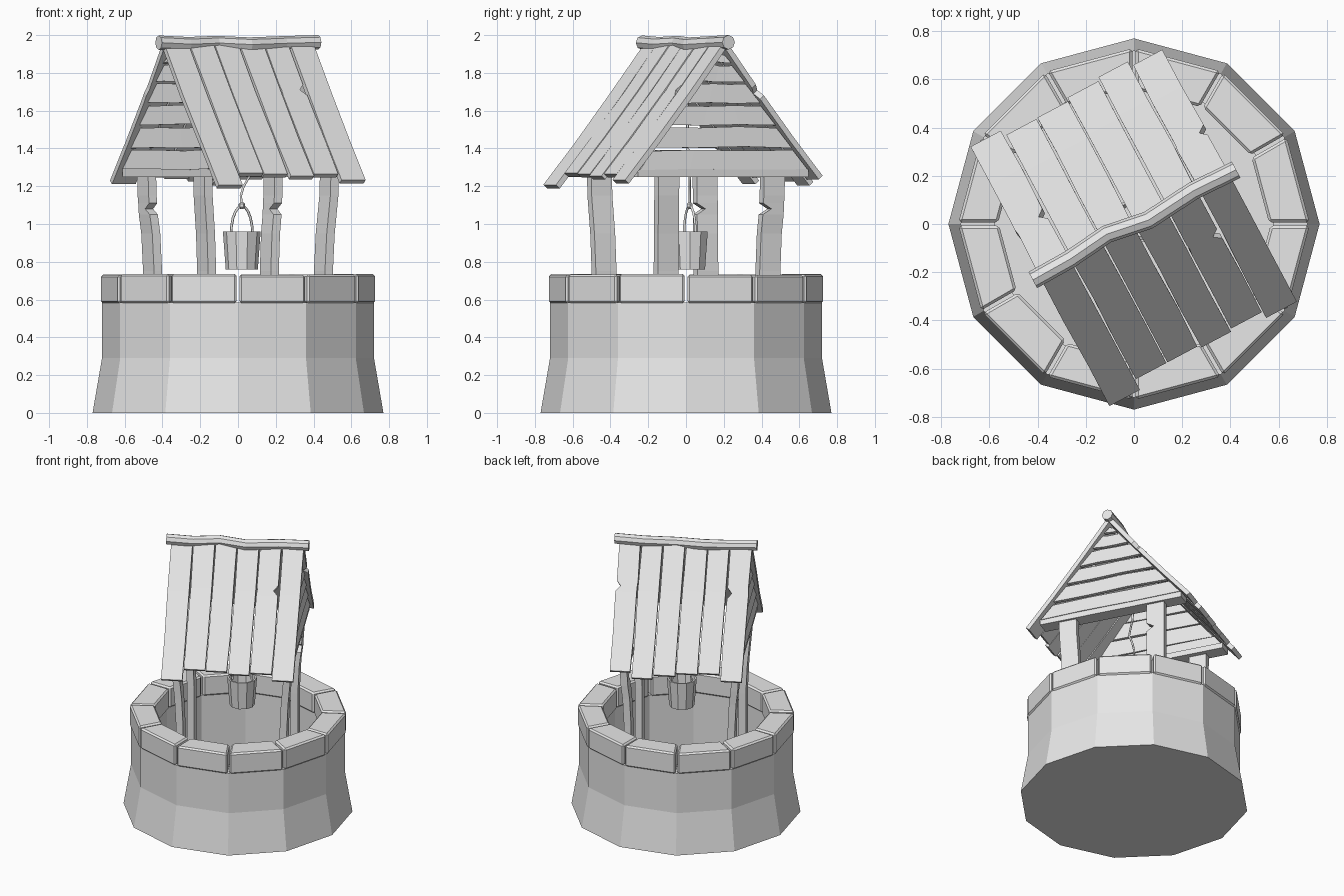
import bpy, bmesh, math, random
from mathutils import Vector, Matrix

random.seed(4)
TURN = Matrix.Rotation(math.radians(28), 3, 'Z')   # roof frame: u along ridge, v across

cube = bpy.data.objects.get("Cube")
if cube:
    bpy.data.objects.remove(cube)

grey = bpy.data.materials.new("plain_grey")
grey.use_nodes = True
grey.diffuse_color = (0.8, 0.8, 0.8, 1)
grey.node_tree.nodes["Principled BSDF"].inputs["Base Color"].default_value = (0.8, 0.8, 0.8, 1)


def loft(name, rings, turned=False, bevel=0.0):
    """Skin a list of equal-length point rings and cap both ends."""
    bm = bmesh.new()
    loops = []
    for ring in rings:
        pts = [Vector(p) for p in ring]
        loops.append([bm.verts.new(TURN @ p if turned else p) for p in pts])
    n = len(loops[0])
    for a, b in zip(loops, loops[1:]):
        for i in range(n):
            j = (i + 1) % n
            bm.faces.new((a[i], a[j], b[j], b[i]))
    bm.faces.new(loops[0][::-1])
    bm.faces.new(loops[-1])
    bmesh.ops.recalc_face_normals(bm, faces=bm.faces)
    mesh = bpy.data.meshes.new(name)
    bm.to_mesh(mesh)
    bm.free()
    mesh.materials.append(grey)
    obj = bpy.data.objects.new(name, mesh)
    bpy.context.collection.objects.link(obj)
    if bevel:
        mod = obj.modifiers.new("worn_edges", 'BEVEL')
        mod.width = bevel
        mod.segments = 1
    return obj


def circle(r, z, n=12, x=0, y=0):
    return [(x + r * math.cos(math.tau * i / n), y + r * math.sin(math.tau * i / n), z)
            for i in range(n)]


def tube(name, points, r, sides=6):
    """Thin round cord through a few points."""
    curve = bpy.data.curves.new(name, 'CURVE')
    curve.dimensions = '3D'
    curve.bevel_depth = r
    curve.bevel_resolution = 1
    curve.use_fill_caps = True
    spline = curve.splines.new('POLY')
    spline.points.add(len(points) - 1)
    for sp, p in zip(spline.points, points):
        sp.co = (*p, 1)
    curve.materials.append(grey)
    obj = bpy.data.objects.new(name, curve)
    bpy.context.collection.objects.link(obj)


def wobble(amount):
    return random.uniform(-amount, amount)


# Stone shaft, flared at the foot and hollow inside
loft("well_wall", [circle(0.77, 0), circle(0.72, 0.29), circle(0.72, 0.585),
                   circle(0.58, 0.585), circle(0.58, 0.02)])

# Ring of capstones
for k in range(12):
    a0, a1 = math.radians(30 * k), math.radians(30 * k + 30)
    p0 = Vector((math.cos(a0), math.sin(a0), 0))
    p1 = Vector((math.cos(a1), math.sin(a1), 0))
    gap = (p1 - p0).normalized() * 0.007
    inner = 0.565 + wobble(0.006)
    plan = [p0 * inner + gap, p0 * 0.73 + gap, p1 * 0.73 - gap, p1 * inner - gap]
    top = 0.733 + wobble(0.003)
    loft("capstone", [[(p.x, p.y, z) for p in plan] for z in (0.58, top)], bevel=0.011)


# Four bent posts; two of them carry a notch
def post(su, sv, lean, notched):
    rings = []
    heights = [(0.02, 0, 0), (0.75, 0, 0), (0.95, 0.3, 0)]
    if notched:
        heights += [(1.05, 0.7, 0), (1.08, 0.75, 0.05), (1.11, 0.8, 0)]
    heights += [(1.15, 0.9, 0), (1.28, 1, 0)]
    for z, f, cut in heights:
        u = su * (0.35 + lean * f)
        v = sv * (0.305 + 0.012 * f)
        hu, hv = 0.024, 0.062
        rings.append([(u - hu, v - hv + cut, z), (u + hu, v - hv + cut, z),
                      (u + hu, v + hv, z), (u - hu, v + hv, z)])
    loft("post", rings, True)


for su in (-1, 1):
    for sv in (-1, 1):
        post(su, sv, 0.03, sv > 0)

# Beams that tie the post tops together below each gable
for s in (-1, 1):
    loft("tie_beam", [[(s * 0.37 - 0.05, v, 1.25), (s * 0.37 + 0.05, v, 1.25),
                       (s * 0.37 + 0.05, v, 1.29), (s * 0.37 - 0.05, v, 1.29)]
                      for v in (-0.51, 0.51)], True)


# Gable boards, lapped and narrowing up to the ridge
def half_width(z):
    return max(0.006, (1.91 - z) * 0.81)


edges = [1.29, 1.405, 1.525, 1.64, 1.755, 1.855, 1.91]
for s in (-1, 1):
    for z0, z1 in zip(edges, edges[1:]):
        z1 -= 0.014
        rings = []
        for f in (-1, -0.4, 0.3, 1):
            dz = wobble(0.005)
            lo, hi = f * half_width(z0), f * half_width(z1)
            out, back = s * 0.425, s * 0.40
            rings.append([(back, lo, z0 + dz), (out, lo, z0 + dz),
                          (out - s * 0.012, hi, z1 + dz), (back - s * 0.012, hi, z1 + dz)])
        loft("gable_board", rings, True)

# Roof planks: six on each slope with uneven ends
ends = {-1: [1.03, 0.95, 0.95, 0.97, 0.95, 1.0], 1: [1.0, 0.955, 0.96, 0.985, 1.01, 0.97]}
width = 0.15
for s in (-1, 1):
    normal = Vector((0, s * 0.77, 0.635)) * 0.015
    for i, length in enumerate(ends[s]):
        u0 = (i - 3) * width + 0.004
        u1 = u0 + width - 0.008
        lift = 0.004 * (i % 2)
        rings = []
        nicked = (s < 0 and i == 4) or (s > 0 and i in (0, 5))
        stops = [0, 0.3, 0.34, 0.38, 0.7, 1] if nicked else [0, 0.35, 0.7, 1]
        for n, t in enumerate(stops):
            sag = -0.012 * math.sin(math.pi * t) + lift
            c = Vector((0, s * 0.59 * t * length, 1.945 - 0.725 * t * length + sag))
            cut = 0.03 if nicked and n == 2 else 0
            a, b = u0 + wobble(0.003), u1 + wobble(0.003) - cut
            rings.append([Vector((a, 0, 0)) + c - normal, Vector((b, 0, 0)) + c - normal,
                          Vector((b, 0, 0)) + c + normal, Vector((a, 0, 0)) + c + normal])
        loft("roof_plank", rings, True)

# Crooked ridge pole
path = [(-0.48, -0.008, 1.96), (-0.3, -0.004, 1.952), (-0.12, 0.016, 1.958),
        (0.06, -0.014, 1.95), (0.28, 0.006, 1.957), (0.48, 0.0, 1.962)]
rings = []
for u, v, z in path:
    rings.append([(u, v + 0.038 * math.cos(math.tau * i / 8), z + 0.038 * math.sin(math.tau * i / 8))
                  for i in range(8)])
loft("ridge_pole", rings, True)

# Hollow bucket with a bail handle and rope
bx, by = 0.02, 0.02
loft("bucket", [circle(r, z, 10, bx, by) for r, z in
                ((0.085, 0.76), (0.1, 0.96), (0.088, 0.96), (0.075, 0.78))])
bail = []
for i in range(11):
    a = math.pi * i / 10
    p = TURN @ Vector((0.065 * math.cos(a), 0, 0))
    bail.append((bx + p.x, by + p.y, 0.94 + 0.155 * math.sin(a)))
tube("bucket_handle", bail, 0.007)
loft("rope_knot", [circle(r, z, 6, bx, by) for r, z in
                   ((0.008, 1.08), (0.018, 1.09), (0.018, 1.105), (0.008, 1.115))])
tube("rope", [(bx, by, 1.1), (bx - 0.005, by, 1.15), (bx + 0.01, by, 1.2),
              (bx + 0.04, by, 1.25), (0.02, 0.01, 1.4), (0, 0, 1.93)], 0.007)
